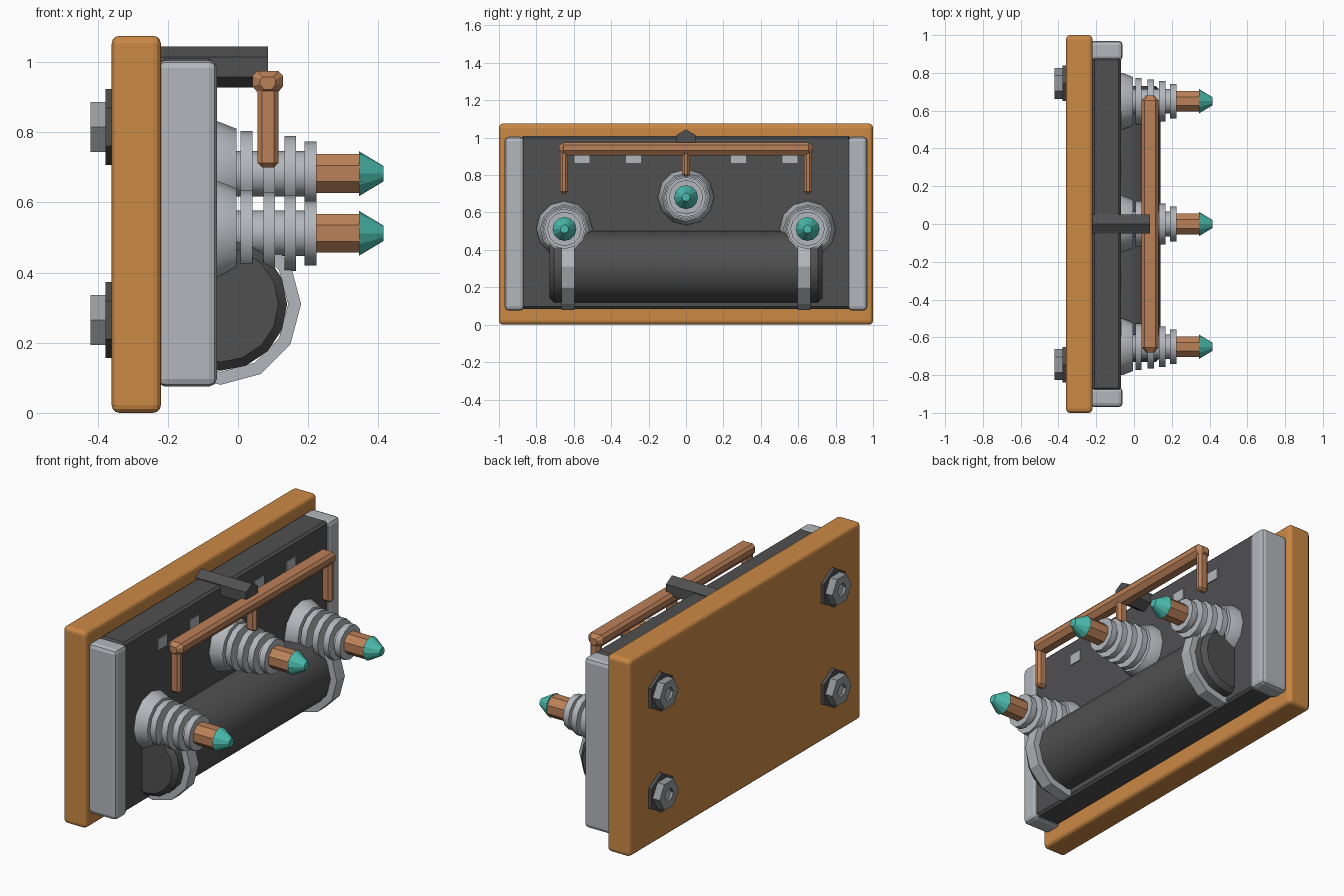
import bpy, bmesh, math
from mathutils import Matrix

if "Cube" in bpy.data.objects:
    bpy.data.objects.remove(bpy.data.objects["Cube"])


def material(name, r, g, b):
    m = bpy.data.materials.new(name)
    m.use_nodes = True
    m.diffuse_color = (r, g, b, 1)
    m.node_tree.nodes["Principled BSDF"].inputs["Base Color"].default_value = (r, g, b, 1)
    return m


ORANGE = material("orange board", 0.60, 0.25, 0.06)
LIGHT = material("light grey", 0.45, 0.47, 0.50)
MID = material("steel grey", 0.31, 0.32, 0.33)
DARK = material("dark grey", 0.08, 0.08, 0.083)
COPPER = material("copper", 0.50, 0.22, 0.10)
TEAL = material("teal", 0.07, 0.50, 0.42)

ALONG_Y = Matrix.Rotation(math.pi / 2, 4, 'Z')


def finish(name, bm, mat, bevel=0, segments=1, smooth=None):
    bmesh.ops.recalc_face_normals(bm, faces=bm.faces)
    me = bpy.data.meshes.new(name)
    bm.to_mesh(me)
    bm.free()
    me.materials.append(mat)
    ob = bpy.data.objects.new(name, me)
    bpy.context.collection.objects.link(ob)
    if bevel:
        mod = ob.modifiers.new("bevel", 'BEVEL')
        mod.width, mod.segments = bevel, segments
    if smooth:
        bpy.ops.object.select_all(action='DESELECT')
        ob.select_set(True)
        bpy.context.view_layer.objects.active = ob
        bpy.ops.object.shade_smooth_by_angle(angle=math.radians(smooth))
    return ob


def box(name, x, y, z, mat, bevel=0, segments=1):
    """Box from (min, max) pairs."""
    bm = bmesh.new()
    bmesh.ops.create_cube(bm, size=1)
    for v in bm.verts:
        v.co = [(a + b) / 2 + c * (b - a) for (a, b), c in zip((x, y, z), v.co)]
    return finish(name, bm, mat, bevel, segments)


def turned(name, profile, sides, mat, at=(0, 0, 0), turn=0, rot=None, closed=False, smooth=None):
    """Spin (position, radius) pairs about the x axis; cap ends or close into a ring."""
    bm = bmesh.new()
    rings = []
    for p, r in profile:
        angles = [math.radians(turn) + math.tau * i / sides for i in range(sides)]
        rings.append([bm.verts.new((p, r * math.cos(a), r * math.sin(a))) for a in angles])
    pairs = list(zip(rings, rings[1:]))
    if closed:
        pairs.append((rings[-1], rings[0]))
    else:
        bm.faces.new(rings[0])
        bm.faces.new(rings[-1])
    for a, b in pairs:
        for i in range(sides):
            j = (i + 1) % sides
            bm.faces.new((a[i], a[j], b[j], b[i]))
    if rot:
        bm.transform(rot)
    bm.transform(Matrix.Translation(at))
    return finish(name, bm, mat, smooth=smooth)


# Backing board and body
box("backing_board", (-0.36, -0.22), (-1, 1), (0, 1.075), ORANGE, 0.022, 3)
box("body_plate", (-0.22, -0.07), (-0.88, 0.88), (0.085, 1.01), DARK, 0.012)
for side, s in (("left", 1), ("right", -1)):
    box(side + "_end_cap", (-0.23, -0.06), sorted((s * 0.865, s * 0.97)),
        (0.075, 1.005), LIGHT, 0.022, 2)

# Hex bolts on the back
for i, (y, z) in enumerate([(y, z) for y in (-0.745, 0.745) for z in (0.265, 0.815)]):
    turned(f"washer_{i}", [(-0.378, 0.108), (-0.35, 0.108)], 6, DARK, (0, y, z), turn=30)
    turned(f"nut_{i}", [(-0.405, 0.036), (-0.42, 0.036), (-0.42, 0.082), (-0.37, 0.082),
                        (-0.37, 0.036)], 6, MID, (0, y, z), closed=True)
    turned(f"bolt_{i}", [(-0.405, 0.038), (-0.36, 0.038)], 6, LIGHT, (0, y, z))

# Horizontal tank with its two straps
turned("tank", [(-0.73, 0.165), (-0.705, 0.19), (0.705, 0.19), (0.73, 0.165)],
       16, DARK, (-0.05, 0, 0.31), rot=ALONG_Y, smooth=35)
for side, s in (("left", 1), ("right", -1)):
    turned(side + "_strap", [(-0.035, 0.23), (0.035, 0.23), (0.035, 0.193), (-0.035, 0.193)],
           12, LIGHT, (-0.05, s * 0.63, 0.31), rot=ALONG_Y, closed=True)

# Ribbed insulators with copper posts and teal tips
RIBS = ((0.007, 0.122), (0.072, 0.116), (0.132, 0.108), (0.19, 0.092))
profile = [(-0.08, 0.15), (-0.06, 0.15), (-0.004, 0.128), (-0.004, 0.065)]
for x, r in RIBS:
    profile += [(x, 0.065), (x, r), (x + 0.034, r), (x + 0.034, 0.065)]
for name, y, z in (("right", -0.65, 0.512), ("middle", 0, 0.682), ("left", 0.65, 0.512)):
    at = (0, y, z)
    turned(name + "_insulator", profile, 12, LIGHT, at, smooth=35)
    turned(name + "_post", [(0.2, 0.06), (0.35, 0.06)], 8, COPPER, at, turn=22.5)
    turned(name + "_tip", [(0.345, 0.064), (0.415, 0.022)], 12, TEAL, at)

# Overhead copper bar with three drop rods
bar = [(-0.03, 0.035), (0.03, 0.035), (0.044, 0.02), (0.044, -0.008), (0.022, -0.035),
       (-0.022, -0.035), (-0.044, -0.008), (-0.044, 0.02)]
bm = bmesh.new()
rings = [[bm.verts.new((0.085 + x * k, y, 0.94 + z * k)) for x, z in bar]
         for y, k in ((-0.68, 0.5), (-0.655, 1), (0.655, 1), (0.68, 0.5))]
for a, b in zip(rings, rings[1:]):
    for i in range(len(bar)):
        j = (i + 1) % len(bar)
        bm.faces.new((a[i], a[j], b[j], b[i]))
bm.faces.new(rings[0])
bm.faces.new(rings[-1])
finish("overhead_bar", bm, COPPER)
for name, y, bottom in (("right", -0.652, 0.70), ("middle", 0, 0.79), ("left", 0.652, 0.70)):
    box(name + "_drop_rod", (0.056, 0.116), (y - 0.021, y + 0.021), (bottom, 0.93), COPPER, 0.013)

# Hexagonal support arm
turned("support_arm", [(-0.225, 0.058), (0.085, 0.058)], 6, DARK, (0, 0, 0.986), turn=30)

# Small plates along the top of the body
for i, y in enumerate((-0.555, -0.28, 0.28, 0.555)):
    box(f"small_plate_{i}", (-0.072, -0.065), (y - 0.04, y + 0.04), (0.865, 0.925), LIGHT)
